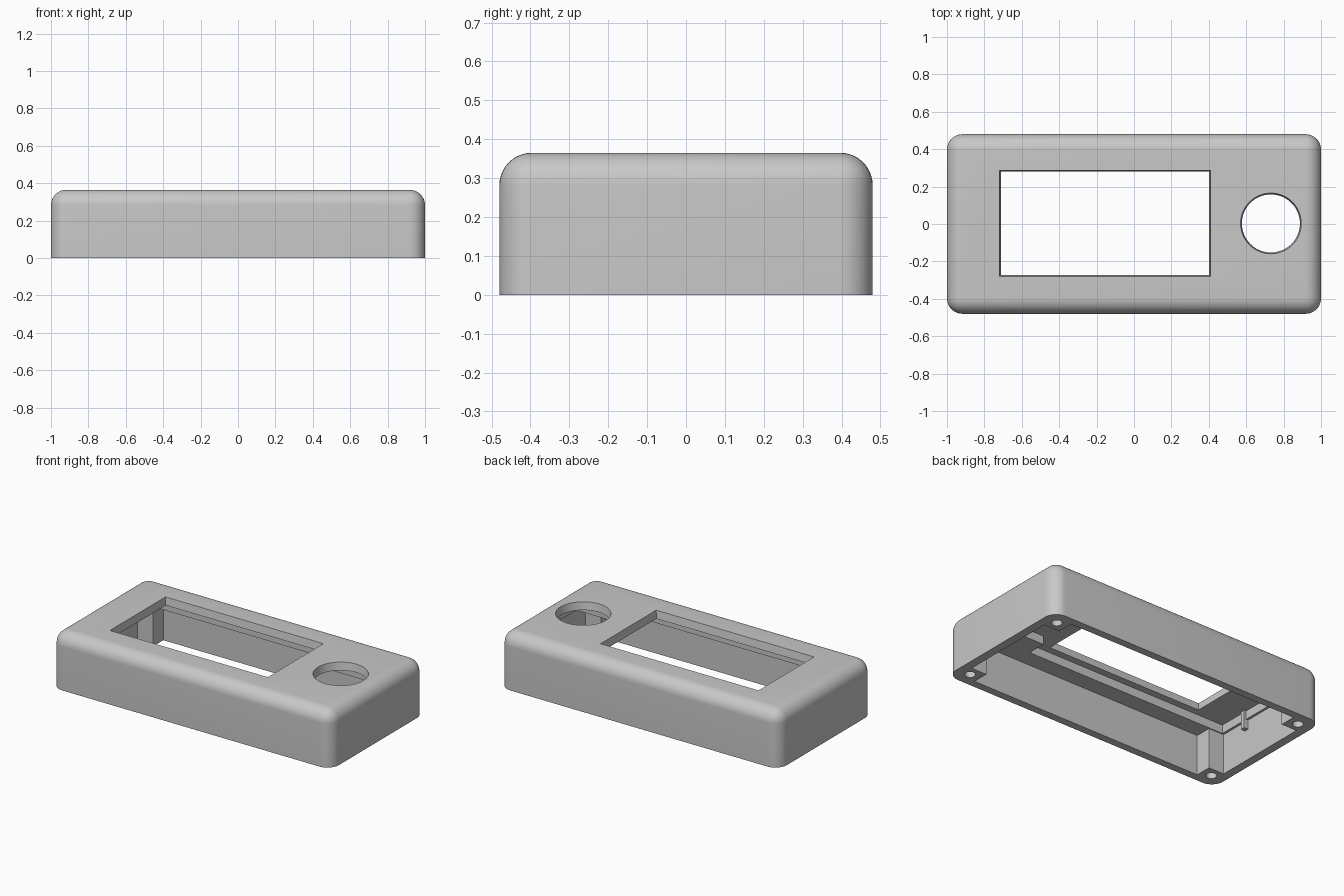
import bpy, bmesh, math

if "Cube" in bpy.data.objects:
    bpy.data.objects.remove(bpy.data.objects["Cube"])

grey = bpy.data.materials.new("light_grey_plastic")
grey.diffuse_color = (0.58, 0.58, 0.58, 1)
grey.use_nodes = True
grey.node_tree.nodes["Principled BSDF"].inputs["Base Color"].default_value = grey.diffuse_color

LX, LY, H, R = 2.0, 0.96, 0.365, 0.083   # outer size and edge radius
IX, IY = 0.945, 0.43                     # inner wall faces
BX, BY = 0.835, 0.325                    # inner corners of the screw bosses
CEIL, POCKET = 0.26, 0.315               # ceiling and recess heights


def make(name, bm):
    bmesh.ops.recalc_face_normals(bm, faces=bm.faces)
    mesh = bpy.data.meshes.new(name)
    bm.to_mesh(mesh)
    bm.free()
    mesh.materials.append(grey)
    ob = bpy.data.objects.new(name, mesh)
    bpy.context.collection.objects.link(ob)
    return ob


def loft(name, low, high, z0, z1):
    """Closed solid between two outlines with equal point counts."""
    bm = bmesh.new()
    a = [bm.verts.new((x, y, z0)) for x, y in low]
    b = [bm.verts.new((x, y, z1)) for x, y in high]
    n = len(a)
    bm.faces.new(a)
    bm.faces.new(b)
    for i in range(n):
        j = (i + 1) % n
        bm.faces.new((a[i], a[j], b[j], b[i]))
    return make(name, bm)


def rect(x0, x1, y0, y1):
    return [(x0, y0), (x1, y0), (x1, y1), (x0, y1)]


def circle(cx, cy, r, n):
    return [(cx + r * math.cos(2 * math.pi * i / n),
             cy + r * math.sin(2 * math.pi * i / n)) for i in range(n)]


# Outer case: block with rounded upright and top edges
bm = bmesh.new()
bmesh.ops.create_cube(bm, size=1)
for v in bm.verts:
    v.co = (v.co.x * LX, v.co.y * LY, (v.co.z + 0.5) * H)
edges = [e for e in bm.edges if max(v.co.z for v in e.verts) > H / 2]
bmesh.ops.bevel(bm, geom=edges, offset=R, offset_type='OFFSET', segments=10,
                profile=0.5, affect='EDGES', clamp_overlap=True)
case = make("case_shell", bm)

# Main cavity, leaving a square screw boss in each corner
outline = [(-BX, -IY), (BX, -IY), (BX, -BY), (IX, -BY), (IX, BY), (BX, BY),
           (BX, IY), (-BX, IY), (-BX, BY), (-IX, BY), (-IX, -BY), (-BX, -BY)]
cutters = [loft("cavity_cutter", outline, outline, -0.1, CEIL)]

# Stepped recess for the display and the round control
recess = [(-0.93, -0.318), (0.515, -0.318), (0.515, -0.195), (0.92, -0.195),
          (0.92, 0.195), (0.515, 0.195), (0.515, 0.318), (-0.93, 0.318)]
cutters.append(loft("recess_cutter", recess, recess, CEIL - 0.03, POCKET))

# Tapered display window and round opening
z0, z1 = POCKET - 0.03, H + 0.02
cutters.append(loft("window_cutter", rect(-0.708, 0.398, -0.268, 0.276),
                    rect(-0.722, 0.412, -0.283, 0.29), z0, z1))
cutters.append(loft("round_cutter", circle(0.732, 0.003, 0.151, 64),
                    circle(0.732, 0.003, 0.165, 64), z0, z1))

# Blind screw holes
for sx in (-1, 1):
    for sy in (-1, 1):
        ring = circle(sx * 0.905, sy * 0.387, 0.032, 24)
        cutters.append(loft("screw_hole_cutter", ring, ring, -0.1, 0.2))

bpy.context.view_layer.objects.active = case
for c in cutters:
    c.hide_render = True
    mod = case.modifiers.new("cut", 'BOOLEAN')
    mod.operation = 'DIFFERENCE'
    mod.solver = 'EXACT'
    mod.object = c
    bpy.ops.object.modifier_apply(modifier=mod.name)
    bpy.data.objects.remove(c, do_unlink=True)

# Small locating rib on the inner end wall
rib = rect(-0.96, -0.915, -0.135, -0.105)
loft("locating_rib", rib, rib, 0.2, POCKET + 0.01)

# Smooth roundings, crisp edges
bpy.ops.object.select_all(action='DESELECT')
case.select_set(True)
bpy.context.view_layer.objects.active = case
bpy.ops.object.shade_smooth_by_angle(angle=math.radians(30))
